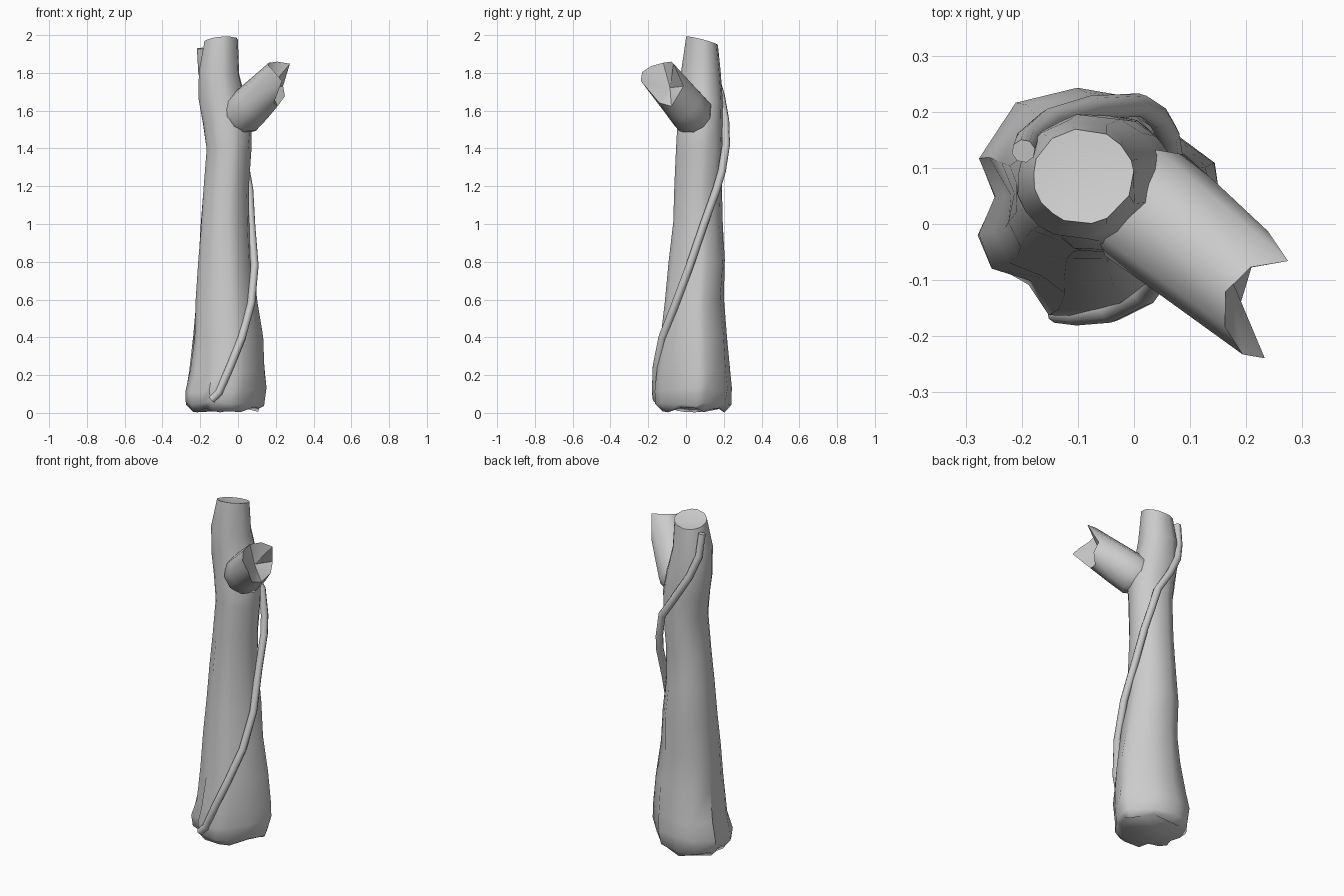
import bpy, bmesh, math, random
from mathutils import Vector

cube = bpy.data.objects.get("Cube")
if cube:
    bpy.data.objects.remove(cube, do_unlink=True)

random.seed(4)
GREY = (0.6, 0.6, 0.6, 1)
bark = bpy.data.materials.new("bark grey")
bark.use_nodes = True
bark.diffuse_color = GREY
bark.node_tree.nodes["Principled BSDF"].inputs["Base Color"].default_value = GREY


def loft(name, rings, cap_depth, sharp):
    """Skin a stack of rings; the far end gets a sunken cap."""
    bm = bmesh.new()
    loops = [[bm.verts.new(p) for p in ring] for ring in rings]
    n = len(loops[0])
    for a, b in zip(loops, loops[1:]):
        for i in range(n):
            j = (i + 1) % n
            bm.faces.new((a[i], a[j], b[j], b[i]))
    bm.faces.new(loops[0][::-1])
    middle = sum((v.co for v in loops[-1]), Vector()) / n
    tip = bm.verts.new(middle - cap_depth)
    for i in range(n):
        bm.faces.new((loops[-1][i], loops[-1][(i + 1) % n], tip))
    bmesh.ops.recalc_face_normals(bm, faces=bm.faces)
    mesh = bpy.data.meshes.new(name)
    bm.to_mesh(mesh)
    bm.free()
    return finish(name, mesh, sharp)


def finish(name, data, sharp):
    data.materials.append(bark)
    obj = bpy.data.objects.new(name, data)
    bpy.context.collection.objects.link(obj)
    bpy.ops.object.select_all(action='DESELECT')
    obj.select_set(True)
    bpy.context.view_layer.objects.active = obj
    if obj.type == 'CURVE':
        bpy.ops.object.convert(target='MESH')
    bpy.ops.object.shade_smooth_by_angle(angle=math.radians(sharp))
    return obj


# Trunk: lobed root outline that rounds off with height
ROOT = [(-.28, .12), (-.21, .22), (-.1, .25), (.03, .22), (.08, .165),
        (.145, .11), (.15, .06), (.11, -.04), (.03, -.14), (-.03, -.175),
        (-.15, -.165), (-.185, -.11), (-.25, -.08), (-.28, -.02), (-.25, .05)]
lobed = [Vector(((x + .065) / .215, (y - .0375) / .2125)) for x, y in reversed(ROOT)]

# z, x min, x max, y min, y max, lobe strength
SECTIONS = [(.015, -.24, .11, -.125, .2, .8), (.05, -.275, .135, -.165, .235, .9),
            (.12, -.28, .147, -.17, .245, 1), (.22, -.255, .147, -.16, .24, .9),
            (.4, -.238, .13, -.14, .22, .6), (.6, -.225, .1, -.11, .2, .4),
            (.8, -.212, .08, -.09, .212, .25), (1, -.2, .062, -.07, .197, .2),
            (1.2, -.185, .06, -.06, .19, .2), (1.4, -.167, .07, -.057, .2, .2),
            (1.52, -.187, .075, -.05, .2, .15), (1.65, -.21, .045, -.03, .2, .1),
            (1.8, -.21, .01, -.027, .187, .1), (1.97, -.18, 0, 0, .17, .1)]
rings = []
for k, (z, x0, x1, y0, y1, lobe) in enumerate(SECTIONS):
    ring = []
    for p in lobed:
        q = p.normalized().lerp(p, lobe)
        if k < len(SECTIONS) - 1:
            q *= random.uniform(.965, 1.025)
            lift = random.uniform(-.015, .015)
        else:
            lift = -.022 * q.y + .008 * q.x
        ring.append(Vector(((x0 + x1) / 2 + q.x * (x1 - x0) / 2,
                            (y0 + y1) / 2 + q.y * (y1 - y0) / 2, z + lift)))
    rings.append(ring)
loft("trunk", rings, Vector((0, 0, .015)), 55)

# Broken branch: tapered limb with a splintered end
along = Vector((.63, -.5, .6)).normalized()
side = Vector((.62, .79, 0)).normalized()
up = along.cross(side)
start = Vector((.02, .033, 1.58))
reach = [.25, .37, .34, .33, .35, .375, .375, .23, .2, .24]


def branch_ring(radius, lengths):
    n = len(lengths)
    return [start + along * d + radius * (side * math.cos(math.tau * i / n)
            + up * math.sin(math.tau * i / n)) for i, d in enumerate(lengths)]


count = len(reach)
loft("broken_branch", [branch_ring(.09, [-.05] * count), branch_ring(.115, [0] * count),
                       branch_ring(.11, [.1] * count), branch_ring(.1, reach)],
     along * .07, 40)

# Vine winding around the trunk
PATH = [(-.14, -.155, .07), (-.1, -.16, .11), (-.04, -.155, .25), (.02, -.125, .4),
        (.07, -.055, .58), (.088, .02, .78), (.07, .095, 1), (.06, .16, 1.18),
        (.043, .19, 1.28), (.01, .212, 1.42), (-.075, .208, 1.55), (-.15, .185, 1.68),
        (-.19, .15, 1.8), (-.197, .13, 1.93)]
curve = bpy.data.curves.new("vine", 'CURVE')
curve.dimensions = '3D'
curve.bevel_depth = .021
curve.bevel_resolution = 2
curve.use_fill_caps = True
spline = curve.splines.new('POLY')
spline.points.add(len(PATH) - 1)
for point, co in zip(spline.points, PATH):
    point.co = (*co, 1)
finish("vine", curve, 65)
